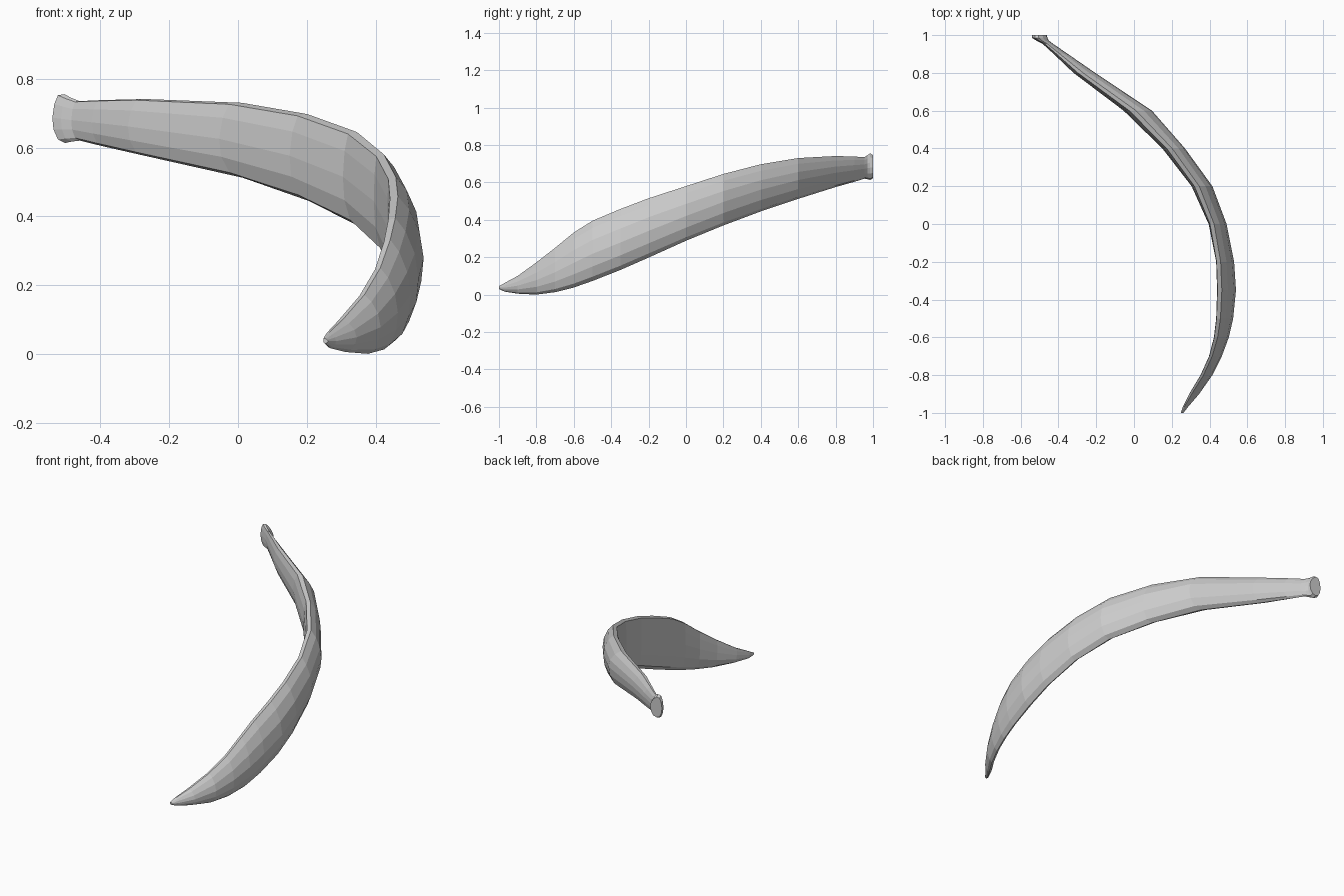
import bpy, bmesh

# stations along the pod: y, inner x, outer x, bottom z, top z
STATIONS = [
    (-1.00, .248, .262, .030, .045),
    (-.97, .258, .285, .016, .062),
    (-.90, .292, .345, .005, .100),
    (-.80, .352, .415, .000, .172),
    (-.70, .397, .465, .013, .250),
    (-.60, .423, .502, .038, .332),
    (-.50, .435, .525, .073, .395),
    (-.35, .440, .540, .132, .458),
    (-.20, .435, .530, .198, .515),
    (.00, .395, .490, .288, .580),
    (.20, .305, .415, .370, .645),
    (.40, .150, .270, .445, .697),
    (.60, -.055, .095, .512, .730),
    (.80, -.320, -.205, .575, .741),
    (.90, -.425, -.350, .603, .738),
    (.955, -.485, -.430, .620, .735),
]
# cross-sections: u runs inner to outer, v bottom to top
# front half: nearly flat inner face, rim at the inner edge
FRONT = [(.02, .98), (.25, 1), (.58, .88), (.88, .68), (1, .45), (.93, .24),
         (.70, .07), (.42, 0), (.18, .07), (.04, .28), (0, .54), (0, .80)]
# stalk half: inner face bulges more
BACK = [(.20, .98), (.44, 1), (.72, .86), (.94, .66), (1, .46), (.94, .24),
        (.74, .05), (.46, 0), (.20, .07), (.04, .28), (0, .52), (.07, .80)]


def ring(bm, y, x0, x1, z0, z1, t):
    out = []
    for (a, b), (c, d) in zip(FRONT, BACK):
        u, v = a + (c - a) * t, b + (d - b) * t
        out.append(bm.verts.new((x0 + u * (x1 - x0), y, z0 + v * (z1 - z0))))
    return out


def loft(name, rows):
    bm = bmesh.new()
    rings = [ring(bm, *row, min(1, max(0, row[0] / .6 + .3))) for row in rows]
    for r, s in zip(rings, rings[1:]):
        for i in range(len(r)):
            j = (i + 1) % len(r)
            bm.faces.new((r[i], r[j], s[j], s[i]))
    bm.faces.new(rings[0])
    bm.faces.new(rings[-1])
    bmesh.ops.recalc_face_normals(bm, faces=bm.faces)
    mesh = bpy.data.meshes.new(name)
    bm.to_mesh(mesh)
    bm.free()
    ob = bpy.data.objects.new(name, mesh)
    bpy.context.collection.objects.link(ob)
    return ob


# curved pod, finishing in a flared stalk end with a flat cut
STALK = [(.970, -.515, -.450, .617, .745),
         (.985, -.540, -.458, .613, .755),
         (1.00, -.540, -.462, .622, .745)]
loft("curved_pod", STATIONS + STALK)
